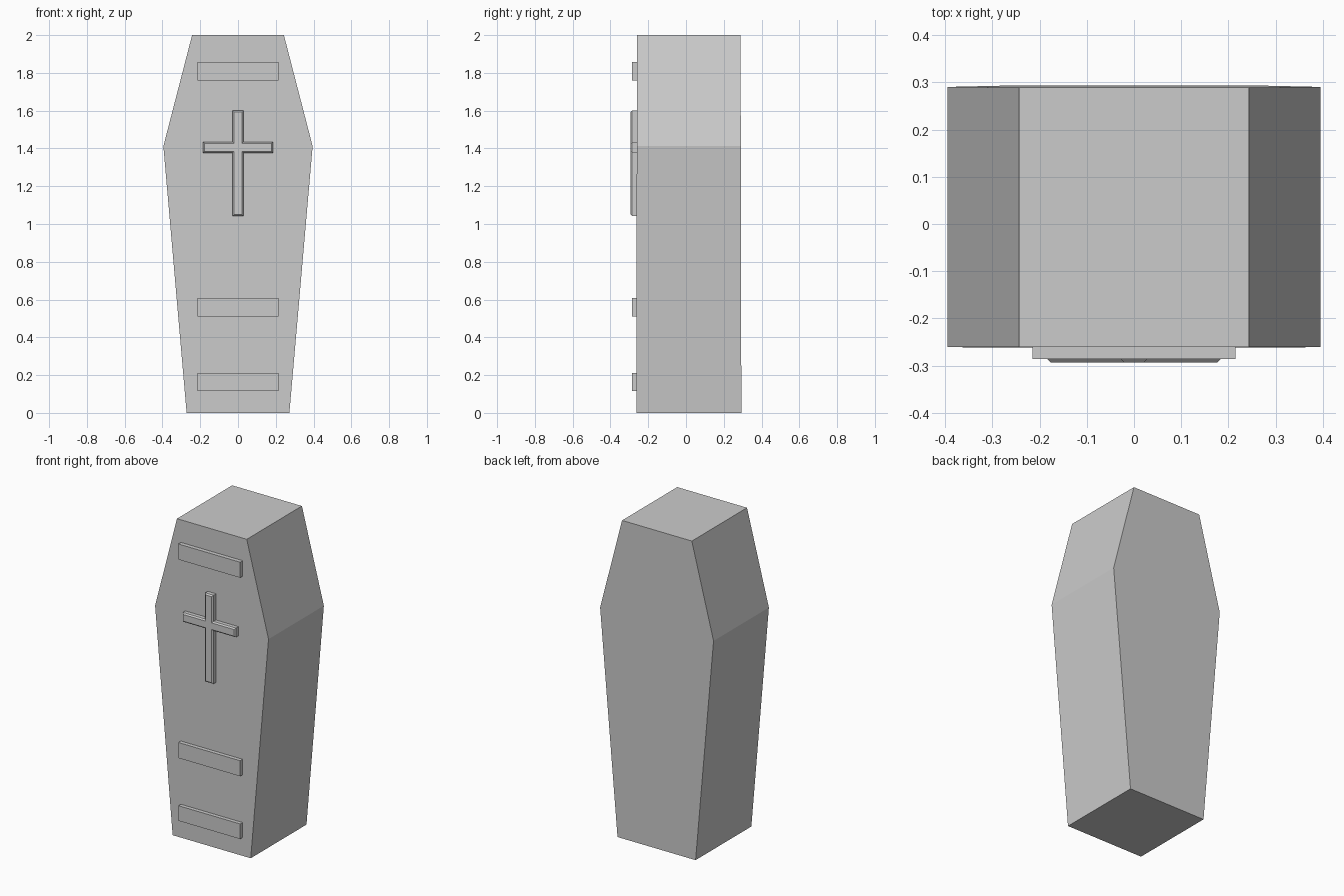
import bpy
import bmesh

if "Cube" in bpy.data.objects:
    bpy.data.objects.remove(bpy.data.objects["Cube"])


def prism(name, profile, y_front, y_back, chamfer=0.0, lean_front=0.0, lean_back=0.0):
    """Extrude an (x, z) outline from y_front to y_back, optionally chamfering the front."""
    bm = bmesh.new()
    front = [bm.verts.new((x, y_front + chamfer + lean_front * z, z)) for x, z in profile]
    back = [bm.verts.new((x, y_back + lean_back * z, z)) for x, z in profile]
    face = bm.faces.new(front)
    bm.faces.new(back[::-1])
    n = len(profile)
    for i in range(n):
        j = (i + 1) % n
        bm.faces.new((front[j], front[i], back[i], back[j]))
    bmesh.ops.recalc_face_normals(bm, faces=bm.faces[:])
    if chamfer:
        bmesh.ops.inset_region(bm, faces=[face], thickness=chamfer,
                               depth=chamfer, use_even_offset=True)
    mesh = bpy.data.meshes.new(name)
    bm.to_mesh(mesh)
    bm.free()
    obj = bpy.data.objects.new(name, mesh)
    bpy.context.collection.objects.link(obj)
    return obj


def mirrored(right):
    """Complete a right-hand outline (bottom to top) with its mirror image."""
    return right + [(-x, z) for x, z in reversed(right)]


# Six-sided coffin body, very slightly slimmer toward the top
prism("coffin_body", mirrored([(0.272, 0.0), (0.395, 1.412), (0.243, 2.0)]),
      -0.262, 0.293, lean_front=0.001, lean_back=-0.002)

# Raised bands across the lid
for name, z0, z1 in (("lower_band", 0.115, 0.21),
                     ("middle_band", 0.51, 0.608),
                     ("upper_band", 1.76, 1.858)):
    prism(name, mirrored([(0.215, z0), (0.215, z1)]), -0.286, -0.25)

# Chamfered cross on the lid
prism("lid_cross", mirrored([(0.029, 1.042), (0.029, 1.377), (0.185, 1.377),
                             (0.185, 1.435), (0.029, 1.435), (0.029, 1.6)]),
      -0.293, -0.25, chamfer=0.008)
